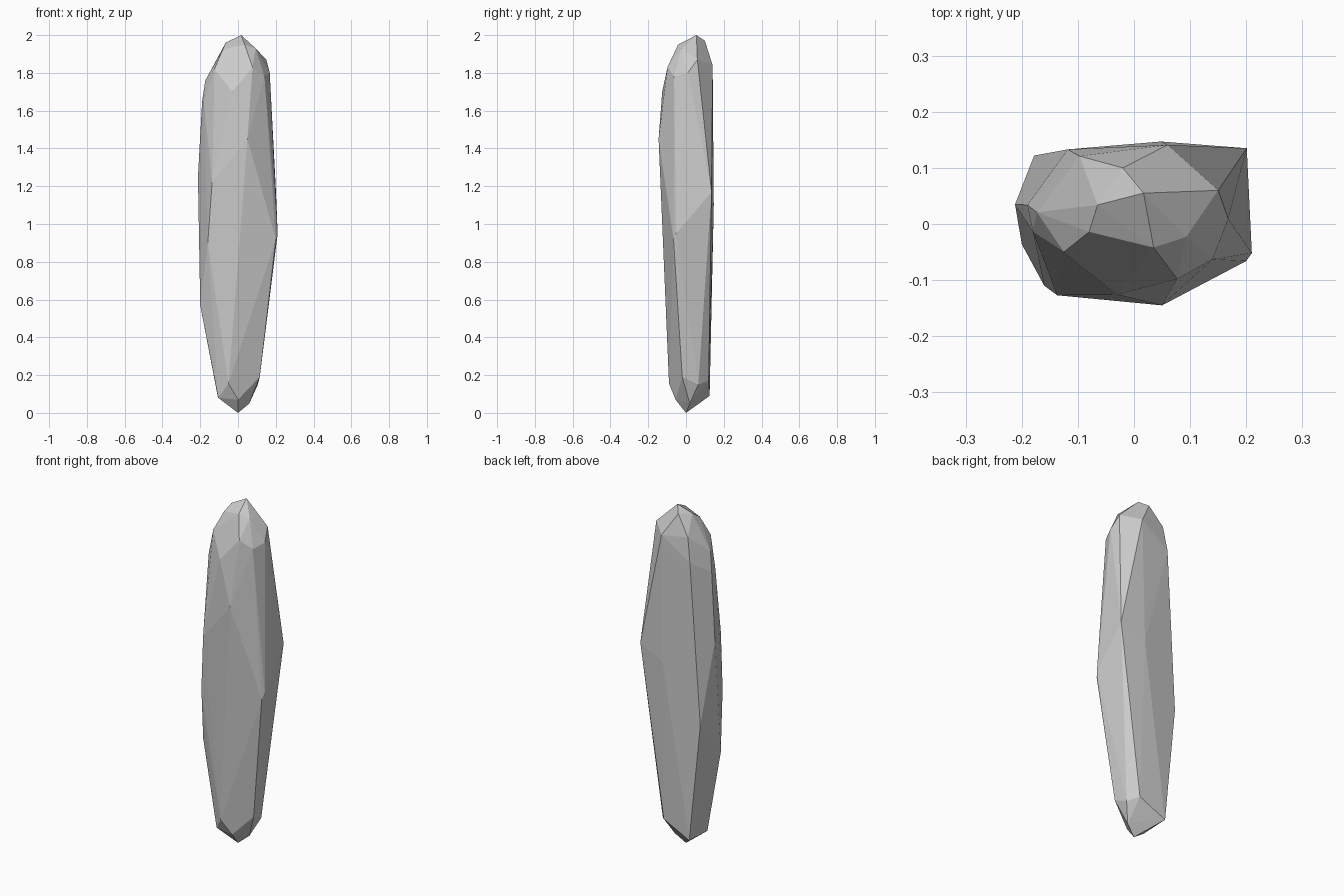
import bpy, bmesh

# Corner points of the faceted stone, grouped from crown to foot
crown = [(.017, .055, 2), (-.065, .034, 1.96), (-.02, .10, 1.97), (.035, -.042, 1.95),
         (.093, -.023, 1.93), (-.08, -.014, 1.925), (.15, .06, 1.87)]
shoulder = [(.06, .141, 1.84), (-.097, .121, 1.86), (-.125, -.05, 1.82), (.077, -.098, 1.83),
            (.14, -.063, 1.78), (.168, .009, 1.8), (-.173, .021, 1.76), (-.118, .133, 1.72),
            (-.03, -.126, 1.7), (-.18, -.014, 1.65), (-.19, .034, 1.65)]
body = [(.05, -.145, 1.45), (-.212, .035, 1.25), (-.137, -.127, 1.22), (.201, .135, 1.17),
        (.048, .147, 1.1), (.21, -.052, .95), (.2, -.066, .92), (-.16, -.11, .9),
        (-.178, .122, .78), (-.2, -.036, .57)]
foot = [(.115, -.02, .19), (.06, .12, .17), (-.05, -.09, .155), (.105, .065, .15),
        (-.108, .125, .09), (-.105, -.048, .08), (0, -.055, .07), (.06, .02, .05), (0, 0, 0)]

# Wrap the points in a convex shell with flat facets
bm = bmesh.new()
for p in crown + shoulder + body + foot:
    bm.verts.new(p)
res = bmesh.ops.convex_hull(bm, input=bm.verts[:])
loose = [v for v in bm.verts if not v.link_faces]
bmesh.ops.delete(bm, geom=loose, context='VERTS')
bmesh.ops.recalc_face_normals(bm, faces=bm.faces[:])
bmesh.ops.dissolve_limit(bm, angle_limit=.03, verts=bm.verts[:], edges=bm.edges[:])

mesh = bpy.data.meshes.new("standing_stone")
bm.to_mesh(mesh)
bm.free()
stone = bpy.data.objects.new("standing_stone", mesh)
bpy.context.collection.objects.link(stone)
